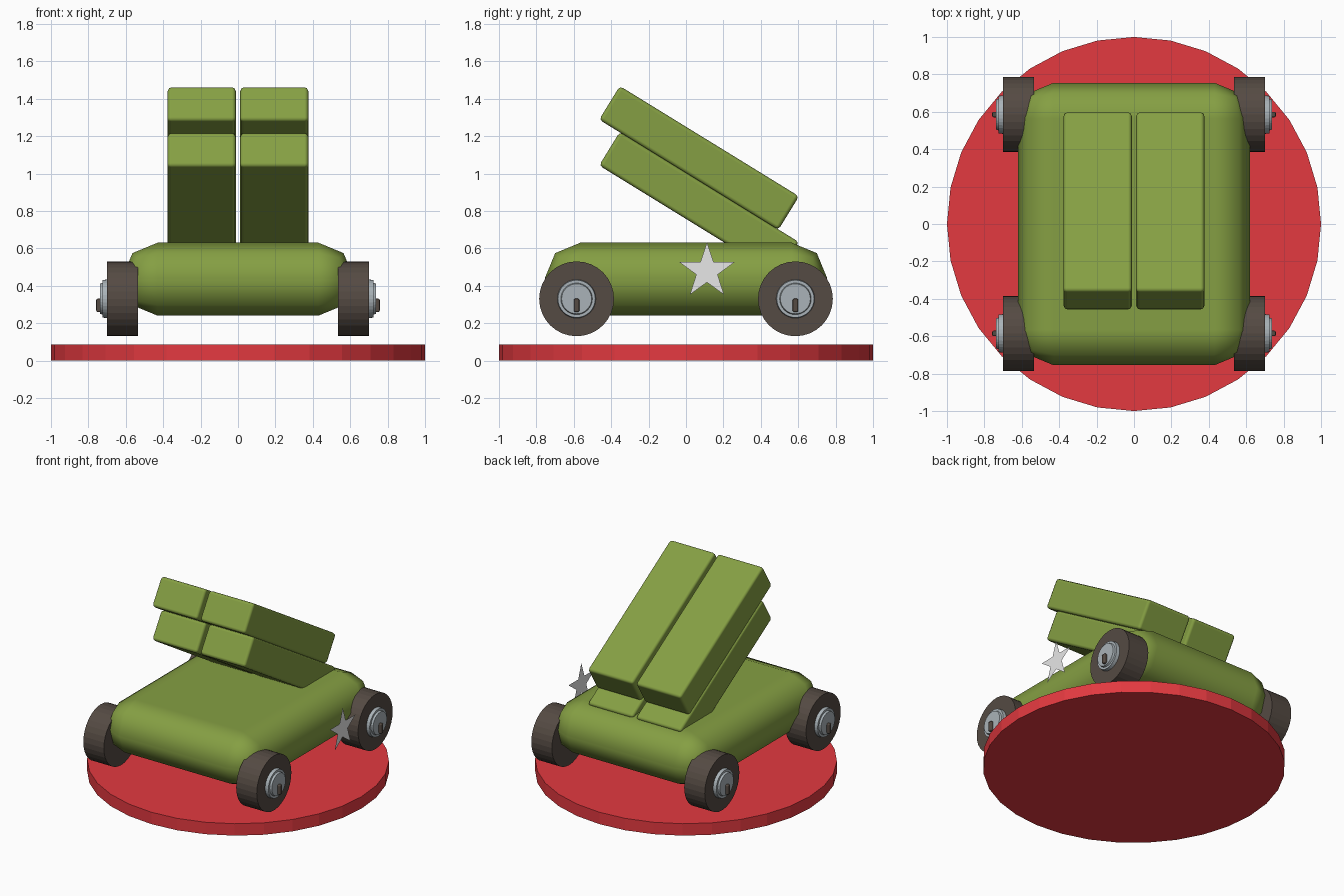
import bpy
import bmesh
import math

cube = bpy.data.objects.get("Cube")
if cube:
    bpy.data.objects.remove(cube, do_unlink=True)


def material(name, rgb):
    mat = bpy.data.materials.new(name)
    mat.use_nodes = True
    mat.diffuse_color = (*rgb, 1)
    shader = mat.node_tree.nodes["Principled BSDF"]
    shader.inputs["Base Color"].default_value = (*rgb, 1)
    return mat


GREEN = material("olive green", (0.235, 0.347, 0.056))
RED = material("red", (0.77, 0.041, 0.051))
RUBBER = material("dark brown rubber", (0.09, 0.069, 0.056))
STEEL = material("steel grey", (0.40, 0.45, 0.48))
WHITE = material("light grey", (0.8, 0.8, 0.8))


def rounded_box(name, size, center, mat, bevel, segments=2, tilt=0):
    bpy.ops.mesh.primitive_cube_add(size=1, location=center, rotation=(tilt, 0, 0))
    obj = bpy.context.object
    obj.name = name
    obj.scale = size
    bpy.ops.object.transform_apply(location=False, rotation=False, scale=True)
    obj.data.materials.append(mat)
    mod = obj.modifiers.new("round edges", "BEVEL")
    mod.width = bevel
    mod.segments = segments
    mod.harden_normals = True
    bpy.ops.object.shade_smooth()
    return obj


def disc(name, r_base, r_end, depth, center, mat, turn=0):
    bpy.ops.mesh.primitive_cone_add(vertices=32, radius1=r_base, radius2=r_end, depth=depth,
                                    location=center, rotation=(0, turn, 0))
    obj = bpy.context.object
    obj.name = name
    obj.data.materials.append(mat)
    return obj


# Round base and vehicle body
disc("base_plate", 1, 1, 0.087, (0, 0, 0.0435), RED)
rounded_box("body", (1.24, 1.51, 0.39), (0, 0, 0.435), GREEN, 0.19)

# Four tilted launch boxes, stacked two by two
for side, x in (("left", 0.194), ("right", -0.194)):
    for level, z in (("upper", 1.083), ("lower", 0.838)):
        rounded_box(f"{level}_{side}_launch_box", (0.365, 1.125, 0.211), (x, 0.07, z),
                    GREEN, 0.02, 2, math.radians(-31.6))

# Wheels with stepped hubs and a small pin
for side, s in (("left", 1), ("right", -1)):
    for end, y in (("front", -0.585), ("back", 0.585)):
        tag = f"{end}_{side}"
        turn = s * math.pi / 2
        disc(tag + "_wheel", 0.2, 0.2, 0.166, (s * 0.618, y, 0.33), RUBBER, turn)
        disc(tag + "_hub", 0.104, 0.1, 0.03, (s * 0.71, y, 0.33), STEEL, turn)
        disc(tag + "_hub_cap", 0.085, 0.08, 0.016, (s * 0.731, y, 0.33), STEEL, turn)
        rounded_box(tag + "_pin", (0.05, 0.03, 0.072), (s * 0.733, y, 0.295), RUBBER, 0.008)

# Flat star hanging beside the left side
bm = bmesh.new()
points = []
for i in range(10):
    radius = 0.06 if i % 2 else 0.155
    angle = math.pi / 2 + i * math.pi / 5
    points.append(bm.verts.new((0, radius * math.cos(angle), radius * math.sin(angle))))
bm.faces.new(points)
mesh = bpy.data.meshes.new("star")
bm.to_mesh(mesh)
bm.free()
mesh.materials.append(WHITE)
star = bpy.data.objects.new("star", mesh)
star.location = (0.768, 0.112, 0.478)
bpy.context.collection.objects.link(star)
